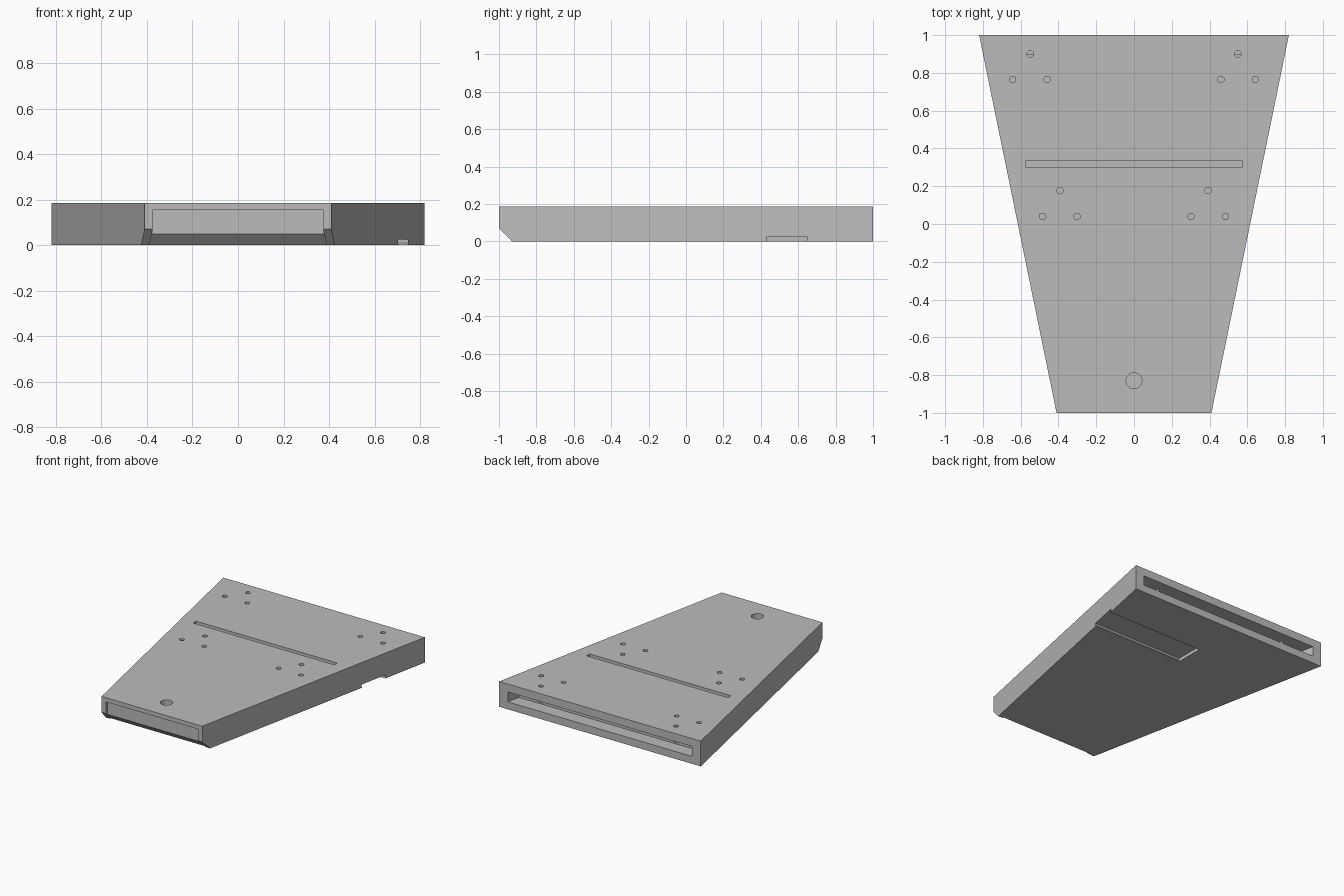
import bpy
import bmesh

cube = bpy.data.objects.get("Cube")
if cube:
    bpy.data.objects.remove(cube, do_unlink=True)

HEIGHT = 0.186

grey = bpy.data.materials.new("plain grey")
grey.use_nodes = True
grey.diffuse_color = (0.5, 0.5, 0.5, 1)
grey.node_tree.nodes["Principled BSDF"].inputs["Base Color"].default_value = (0.5, 0.5, 0.5, 1)


def finish(name, bm):
    bmesh.ops.recalc_face_normals(bm, faces=bm.faces)
    mesh = bpy.data.meshes.new(name)
    bm.to_mesh(mesh)
    bm.free()
    mesh.materials.append(grey)
    obj = bpy.data.objects.new(name, mesh)
    bpy.context.collection.objects.link(obj)
    return obj


def side_prism(name, profile, left, right):
    """Side profile (y, z) spanned between two x limits that depend on y."""
    bm = bmesh.new()
    a = [bm.verts.new((left(y), y, z)) for y, z in profile]
    b = [bm.verts.new((right(y), y, z)) for y, z in profile]
    bm.faces.new(a)
    bm.faces.new(b[::-1])
    for i in range(len(a)):
        j = (i + 1) % len(a)
        bm.faces.new((a[i], b[i], b[j], a[j]))
    return finish(name, bm)


def tapered(name, profile, inset=0.0):
    def half(y):
        return 0.41 + 0.205 * (y + 1) - inset
    return side_prism(name, profile, lambda y: -half(y), half)


def rect(y0, y1, z0, z1):
    return [(y0, z0), (y1, z0), (y1, z1), (y0, z1)]


def drill(name, x, y, radius, floor, sides=24):
    bm = bmesh.new()
    top = HEIGHT + 0.05
    bmesh.ops.create_cone(bm, cap_ends=True, segments=sides, radius1=radius,
                          radius2=radius, depth=top - floor)
    bmesh.ops.translate(bm, verts=bm.verts, vec=(x, y, (top + floor) / 2))
    return finish(name, bm)


# Wedge-shaped slab with a chamfered lower front edge
body = tapered("tapered_body", [(-1, HEIGHT), (-1, 0.07), (-0.93, 0), (1, 0), (1, HEIGHT)])

cutters = [
    # Front recess, following the chamfer
    tapered("front_recess", [(-1.1, 0.155), (-0.97, 0.155), (-0.97, 0.05),
                             (-0.91, -0.01), (-1.1, -0.01)], 0.035),
    # Wide pocket in the back
    tapered("back_pocket", rect(0.9, 1.1, 0.055, 0.128), 0.07),
    # Long groove across the top
    side_prism("top_groove", rect(0.298, 0.333, 0.125, 0.25),
               lambda y: -0.575, lambda y: 0.575),
    # Undercut slot in the underside, open at the left side
    side_prism("underside_slot", [(0.445, -0.01), (0.635, -0.01), (0.65, 0.01),
                                  (0.65, 0.024), (0.43, 0.024), (0.43, 0.01)],
               lambda y: -0.04, lambda y: 1.0),
    # Large front hole
    drill("front_hole", 0, -0.83, 0.042, 0.11, 40),
]

# Mirrored groups of three small holes
for side in (-1, 1):
    for x, y in ((0.55, 0.9), (0.643, 0.765), (0.46, 0.765),
                 (0.392, 0.177), (0.484, 0.04), (0.302, 0.04)):
        cutters.append(drill("small_hole", side * x, y, 0.017, 0.065))

# Cut everything out of the body
for cutter in cutters:
    cutter.hide_render = True
    mod = body.modifiers.new(cutter.name, 'BOOLEAN')
    mod.operation = 'DIFFERENCE'
    mod.solver = 'EXACT'
    mod.object = cutter

bpy.context.view_layer.update()
graph = bpy.context.evaluated_depsgraph_get()
result = bpy.data.meshes.new_from_object(body.evaluated_get(graph))
body.modifiers.clear()
body.data = result
for cutter in cutters:
    bpy.data.objects.remove(cutter, do_unlink=True)

# Smooth hole walls, keep edges sharp
bpy.ops.object.select_all(action='DESELECT')
body.select_set(True)
bpy.context.view_layer.objects.active = body
bpy.ops.object.shade_smooth_by_angle()
